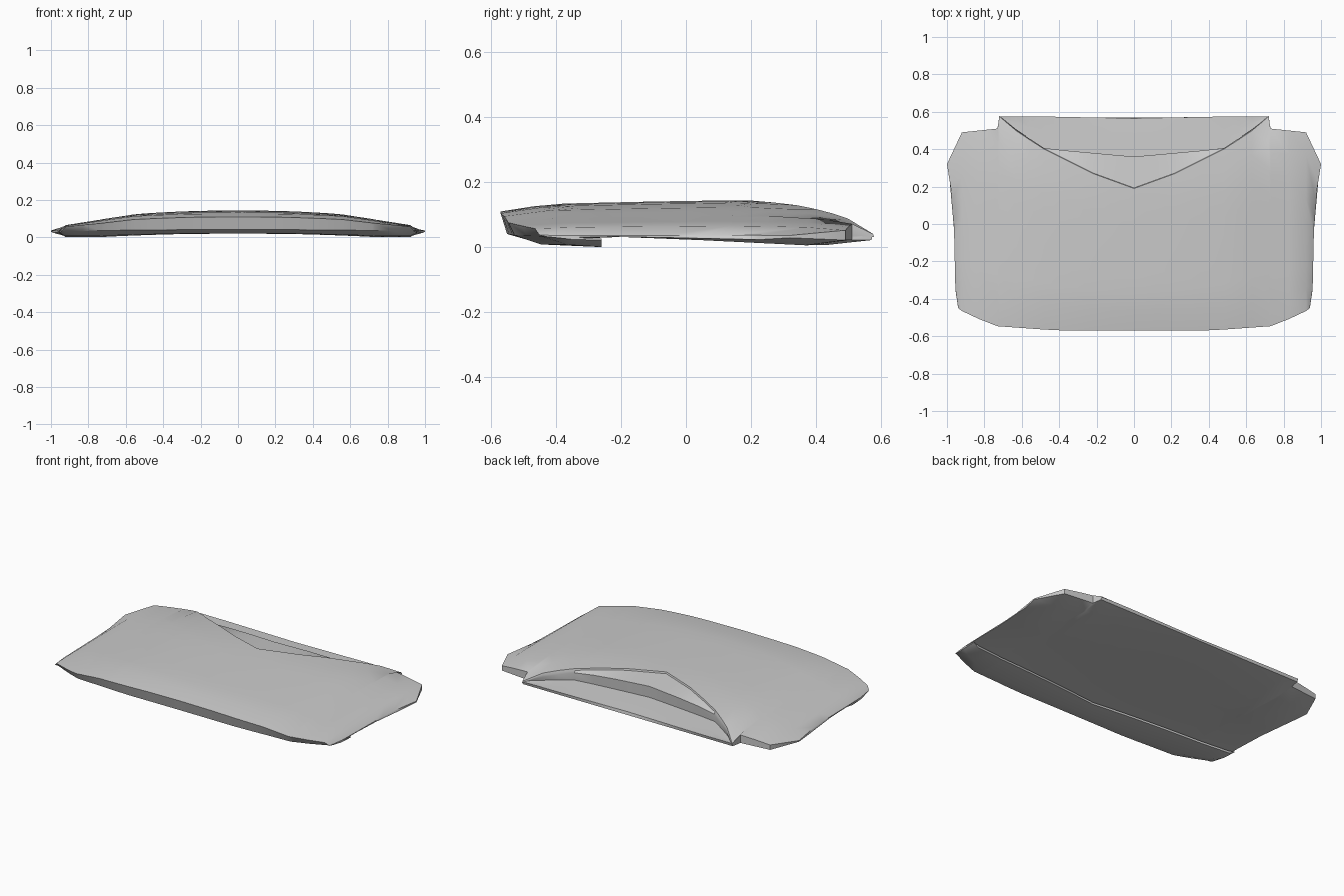
import bpy, bmesh

if "Cube" in bpy.data.objects:
    bpy.data.objects.remove(bpy.data.objects["Cube"])


def interp(table, t):
    """Piecewise linear lookup in a list of (key, value)."""
    if t <= table[0][0]:
        return table[0][1]
    for (a, va), (b, vb) in zip(table, table[1:]):
        if t <= b:
            return va + (vb - va) * (t - a) / (b - a)
    return table[-1][1]


# Outlines in plan and the height curves of the folded cloth
FRONT = [(0, -.57), (.4, -.57), (.75, -.545), (.92, -.465), (.94, -.45)]
NECK = [(0, .19), (.22, .27), (.48, .40), (.62, .49), (.72, .575),
        (.73, .51), (.92, .49), (1, .32)]
SLIT = [(0, .36), (.5, .405)]
CROWN = [(0, .145), (.3, .141), (.55, .125), (.92, .066), (1, .045)]
LENGTH = [(-.57, .76), (-.42, .92), (-.1, .97), (.18, 1), (.38, .93),
          (.5, .78), (.55, .62), (.575, .42)]
RIM = [(-.45, .94), (-.35, .955), (.1, .965), (.32, 1)]


def section(x):
    """Closed (y, z) loop: neck opening, top, front fold, hem flap, underside."""
    f, n, c = interp(FRONT, x), interp(NECK, x), interp(CROWN, x)
    arch = .02 * max(0, 1 - (x / .75) ** 2)
    edge = x > .72

    def top(y):
        return c * interp(LENGTH, y)

    zn = top(n)
    if edge:                                   # closed shoulder
        pts = [(n, .024), (n, .028), (n, .032), (n, .036), (n, zn - .008)]
    else:                                      # back collar, slit, front lining
        s = min(max(interp(SLIT, x), n + .006), .574)
        back = .565 + .01 * min(1, x / .5)
        pts = [(back, .04), (max(s, (back + s) / 2), .036 + arch * .5),
               (s - .004, .04 + arch * .5),
               (s, max(.04, zn - .024)), (n + .003, zn - .01)]
    pts.append((n, zn))
    for k in range(1, 8):                      # top panel
        y = n + (f + .01 - n) * k / 8
        pts.append((y, top(y)))
    zf = max(.045, top(f))
    pts += [(f, zf), (f + .02, .025 + zf * .15), (f + .1, .008 + arch * .7)]
    flap = -.36 + .1 * min(1, x / .9)
    pts += [(flap, .001 + arch), (flap, .014 + arch), (flap - .08, .026 + arch)]
    b = n if edge else .57
    for t, z in ((.15, .032), (.45, .022), (.85, .006)):   # underside
        pts.append((flap - .06 + (b - flap + .06) * t, z + arch * .7))
    pts.append((b, .022))
    return pts


def column(x):
    if x < .95:
        return [(x, y, z) for y, z in section(x)]
    # pinched side seam
    return [(interp(RIM, y), y, .033 + (z - .033) * .35) for y, z in section(1)]


# Loft the sections across the full width
half = [.12, .22, .36, .48, .56, .63, .7199, .73, .83, .92, 1]
cols = [[(-x, y, z) for x, y, z in column(u)] for u in reversed(half)]
cols += [column(u) for u in [0] + half]

bm = bmesh.new()
rings = [[bm.verts.new(p) for p in c] for c in cols]
for a, b in zip(rings, rings[1:]):
    for i in range(len(a)):
        j = (i + 1) % len(a)
        bm.faces.new((a[i], a[j], b[j], b[i]))
bm.faces.new(rings[0])
bm.faces.new(rings[-1])
bmesh.ops.remove_doubles(bm, verts=bm.verts, dist=.0005)
bmesh.ops.triangulate(bm, faces=[f for f in bm.faces if len(f.verts) > 4])
bmesh.ops.recalc_face_normals(bm, faces=bm.faces)
mesh = bpy.data.meshes.new("folded_shirt")
bm.to_mesh(mesh)
bm.free()
shirt = bpy.data.objects.new("folded_shirt", mesh)
bpy.context.collection.objects.link(shirt)
bpy.context.view_layer.objects.active = shirt
shirt.select_set(True)
bpy.ops.object.shade_smooth_by_angle(angle=.7)
